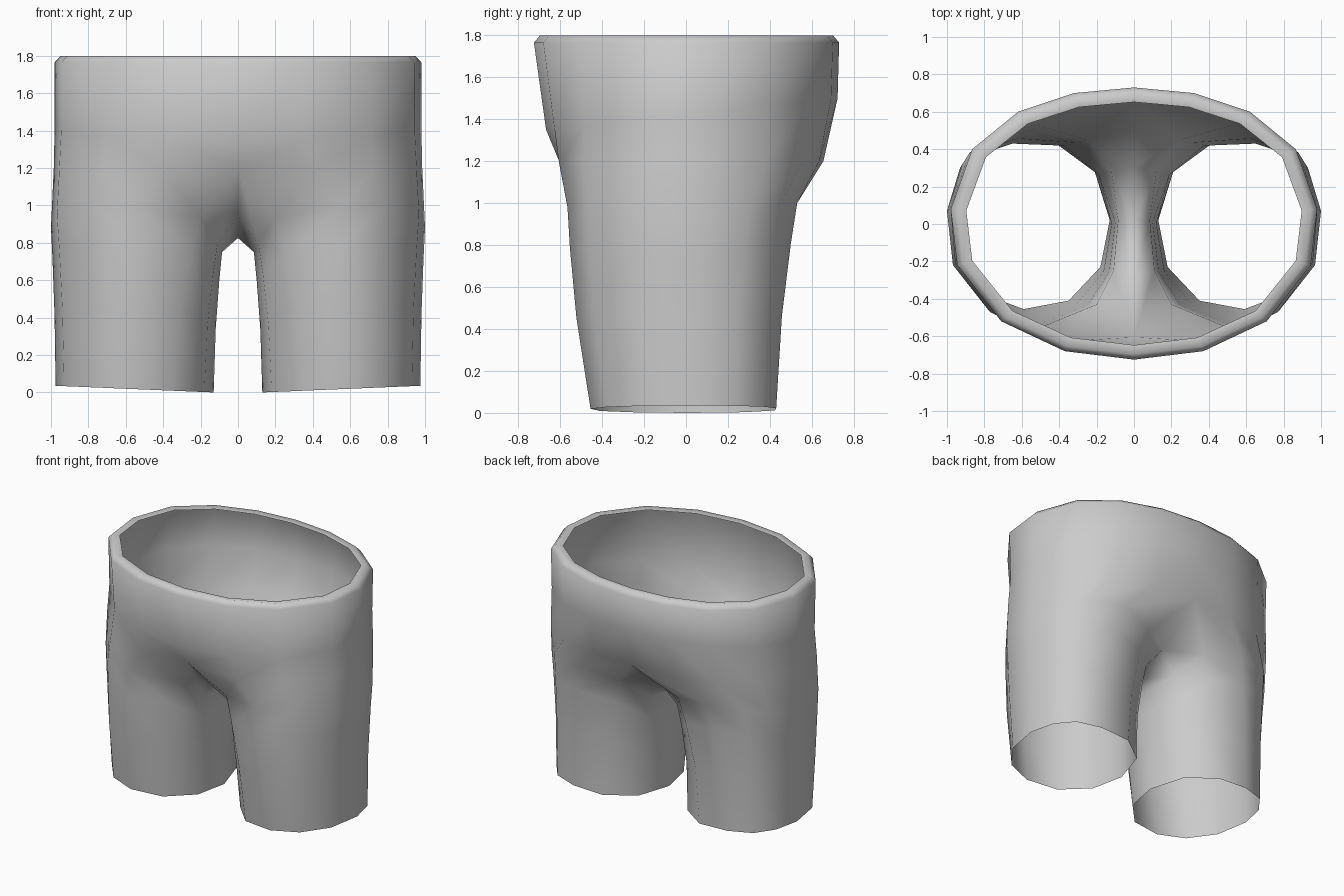
import bpy, bmesh, math

if "Cube" in bpy.data.objects:
    bpy.data.objects.remove(bpy.data.objects["Cube"])

# Half outlines run front centre -> side -> back centre; leg rings then return along the inner leg
WAIST = [(0, -.725), (.37, -.68), (.71, -.52), (.945, -.22), (.98, .08),
         (.865, .40), (.62, .60), (.32, .70), (0, .73)]
HIP = [(0, -.605, 1.2), (.41, -.605, 1.19), (.73, -.49, 1.2), (.955, -.22, 1.2),
       (.985, .08, 1.2), (.88, .38, 1.2), (.64, .56, 1.2), (.34, .635, 1.2),
       (0, .655, 1.2), (0, .31, .94), (0, .02, .825), (0, -.29, .94)]
THIGH = [(.2, -.43, .94), (.53, -.565, .98), (.77, -.47, 1.0), (.968, -.22, .95),
         (1.0, .07, .88), (.93, .3, .95), (.8, .45, 1.0), (.53, .53, 1.0),
         (.25, .45, .94), (.12, .28, .79), (.085, .02, .75), (.11, -.25, .79)]
HEM = [(.35, -.41), (.59, -.455), (.79, -.38), (.93, -.2), (.975, .05), (.93, .24),
       (.83, .37), (.65, .43), (.41, .425), (.21, .28), (.13, .02), (.18, -.23)]


def leg_ring(t):
    """Ring between the hem (t=0) and the thigh (t=1)."""
    ring = []
    for (x0, y0), (x1, y1, z1) in zip(HEM, THIGH):
        z0 = .042 * (x0 - .13)
        ring.append((x0 + (x1 - x0) * t ** 1.8,
                     y0 + (y1 - y0) * t - .018 * math.sin(math.pi * t),
                     z0 + (z1 - z0) * t))
    return ring


def waist_ring(scale_x, scale_y, z):
    return [(x * scale_x, y * scale_y, z) for x, y in WAIST]


def bridge(bm, low, high, count, closed):
    for i in range(count if closed else count - 1):
        j = (i + 1) % count
        bm.faces.new((low[i], low[j], high[j], high[i]))


bm = bmesh.new()


def add(ring):
    return [bm.verts.new(p) for p in ring]


# Leg tube up to the crotch line
legs = [add(leg_ring(t)) for t in (0, .45, .8, 1)] + [add(HIP)]
for a, b in zip(legs, legs[1:]):
    bridge(bm, a, b, 12, True)

# Seat, waist and the folded waistband edge
seat = [(x, y * (.955 + .035 * y / .73), 1.425 + .075 * y / .73) for x, y in WAIST]
body = [legs[-1][:9], add(seat), add(waist_ring(1, 1, 1.765)),
        add(waist_ring(.965, .96, 1.8)), add(waist_ring(.915, .893, 1.792))]
for a, b in zip(body, body[1:]):
    bridge(bm, a, b, 9, False)

for f in bm.faces:
    f.smooth = True
mesh = bpy.data.meshes.new("shorts")
bm.to_mesh(mesh)
bm.free()

shorts = bpy.data.objects.new("shorts", mesh)
bpy.context.collection.objects.link(shorts)

# Other half
mirror = shorts.modifiers.new("mirror", 'MIRROR')
mirror.use_axis[0] = True
mirror.use_mirror_merge = True
mirror.merge_threshold = .001

cloth = bpy.data.materials.new("grey cloth")
cloth.diffuse_color = (.6, .6, .6, 1)
cloth.use_nodes = True
cloth.node_tree.nodes["Principled BSDF"].inputs["Base Color"].default_value = cloth.diffuse_color
mesh.materials.append(cloth)
